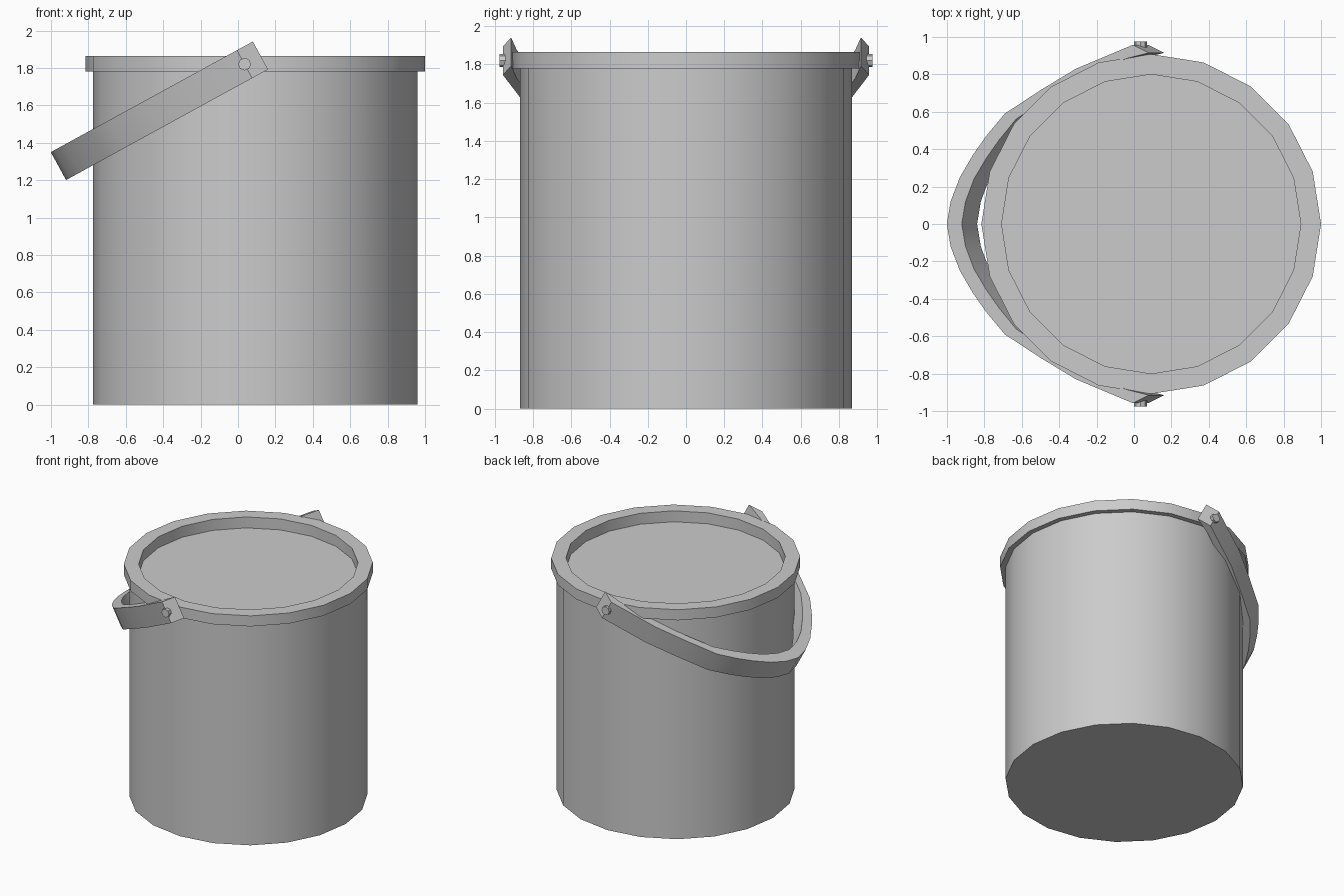
import bpy, bmesh, math
from mathutils import Vector, Matrix

if "Cube" in bpy.data.objects:
    bpy.data.objects.remove(bpy.data.objects["Cube"])

CX = 0.092                      # bucket axis in x
PIVOT = Vector((0.035, 0, 1.82))
TILT = math.radians(28.7)       # handle slope


def finish(name, bm):
    bmesh.ops.remove_doubles(bm, verts=bm.verts, dist=1e-5)
    bmesh.ops.recalc_face_normals(bm, faces=bm.faces)
    me = bpy.data.meshes.new(name)
    bm.to_mesh(me)
    bm.free()
    ob = bpy.data.objects.new(name, me)
    bpy.context.collection.objects.link(ob)
    bpy.ops.object.select_all(action='DESELECT')
    ob.select_set(True)
    bpy.context.view_layer.objects.active = ob
    bpy.ops.object.shade_smooth_by_angle(angle=math.radians(32))
    return ob


def lathe(name, profile, sides=20):
    bm = bmesh.new()
    rings = [[bm.verts.new((CX + r * math.cos(2 * math.pi * i / sides),
                            r * math.sin(2 * math.pi * i / sides), z))
              for i in range(sides)] for r, z in profile]
    for a, b in zip(rings, rings[1:]):
        for i in range(sides):
            j = (i + 1) % sides
            bm.faces.new((a[i], a[j], b[j], b[i]))
    bm.faces.new(rings[0])
    bm.faces.new(rings[-1])
    return finish(name, bm)


# bucket: closed bottom, wall, rim and recessed lid
lathe("bucket", [(0.868, 0), (0.868, 1.78), (0.908, 1.78), (0.908, 1.865),
                 (0.80, 1.865), (0.80, 1.777)])

# handle: flat band, half outline as (x of the top edge, y), from middle to end
outer = [(-1.0, 0), (-0.98, 0.12), (-0.93, 0.25), (-0.86, 0.37), (-0.79, 0.47),
         (-0.69, 0.59), (-0.50, 0.715), (-0.31, 0.83), (-0.005, 0.958), (0.08, 0.915)]
inner = [(-0.92, 0), (-0.90, 0.12), (-0.855, 0.24), (-0.79, 0.35), (-0.72, 0.45),
         (-0.63, 0.56), (-0.46, 0.675), (-0.29, 0.77), (-0.04, 0.885), (0.08, 0.915)]


def band_verts(bm, pts, side, h):
    d = Vector((math.cos(TILT), 0, math.sin(TILT)))
    n = Vector((-math.sin(TILT), 0, math.cos(TILT)))
    return [bm.verts.new(PIVOT + d * ((x + 0.005) / math.cos(TILT)) + n * h
                         + Vector((0, side * y, 0))) for x, y in pts]


bm = bmesh.new()
for side in (1, -1):
    ot, ob_, it, ib = (band_verts(bm, p, side, h)
                       for p in (outer, inner) for h in (0.085, -0.085))
    for i in range(len(outer) - 1):
        for a, b in ((ot, ob_), (ib, it), (it, ot), (ob_, ib)):
            quad = [a[i], a[i + 1], b[i + 1], b[i]]
            if a in ((it), (ob_)) and i == len(outer) - 2:
                # the band ends in a wedge, so the last cap is a triangle
                quad = [a[i], a[i + 1], b[i]]
            bm.faces.new(quad)
finish("handle", bm)

# pivot pins
for side, label in ((-1, "front"), (1, "back")):
    bm = bmesh.new()
    bmesh.ops.create_cone(
        bm, cap_ends=True, segments=8, radius1=0.034, radius2=0.034, depth=0.12,
        matrix=Matrix.Translation((PIVOT.x, side * 0.915, PIVOT.z))
        @ Matrix.Rotation(math.pi / 2, 4, 'X'))
    finish(label + "_pin", bm)
